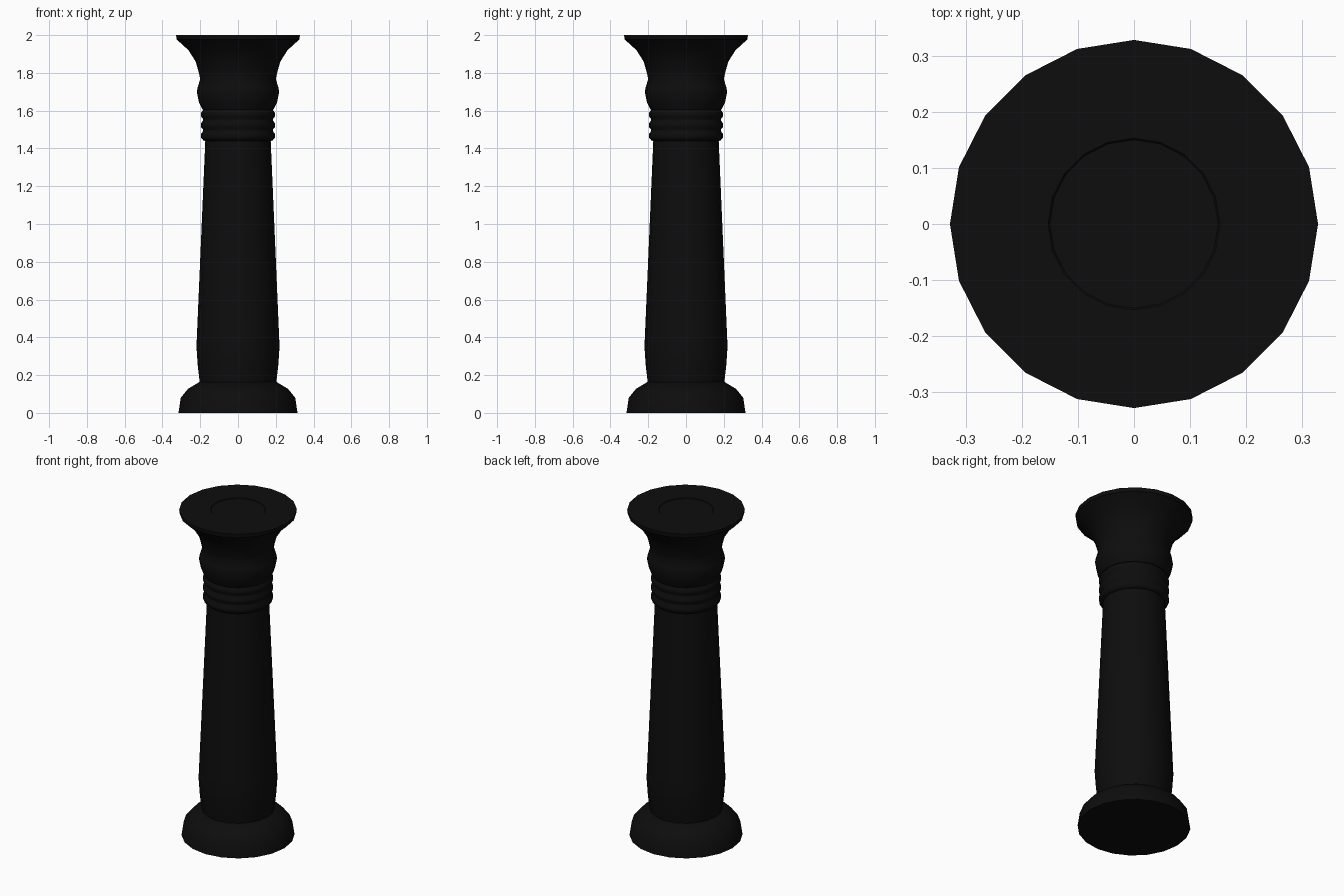
import bpy, bmesh, math

if "Cube" in bpy.data.objects:
    bpy.data.objects.remove(bpy.data.objects["Cube"])

SIDES = 20
mat = bpy.data.materials.new("near_black")
mat.diffuse_color = (0.004, 0.004, 0.004, 1)
mat.use_nodes = True
mat.node_tree.nodes["Principled BSDF"].inputs["Base Color"].default_value = mat.diffuse_color


def lathe(name, profile):
    """Revolve (radius, height) points about z and cap both ends."""
    bm = bmesh.new()
    rings = []
    for r, z in profile:
        rings.append([bm.verts.new((r * math.cos(2 * math.pi * i / SIDES),
                                    r * math.sin(2 * math.pi * i / SIDES), z))
                      for i in range(SIDES)])
    for a, b in zip(rings, rings[1:]):
        for i in range(SIDES):
            j = (i + 1) % SIDES
            bm.faces.new((a[i], a[j], b[j], b[i]))
    bm.faces.new(rings[0][::-1])
    bm.faces.new(rings[-1])
    mesh = bpy.data.meshes.new(name)
    bm.to_mesh(mesh)
    bm.free()
    mesh.materials.append(mat)
    ob = bpy.data.objects.new(name, mesh)
    bpy.context.collection.objects.link(ob)
    bpy.ops.object.select_all(action='DESELECT')
    ob.select_set(True)
    bpy.context.view_layer.objects.active = ob
    bpy.ops.object.shade_smooth_by_angle(angle=math.radians(40))
    return ob


# Rounded foot
lathe("base", [(0.315, 0), (0.303, 0.08), (0.265, 0.127), (0.205, 0.163)])

# Tapered shaft, widest low down
lathe("shaft", [(0.203, 0.163), (0.213, 0.25), (0.22, 0.35), (0.217, 0.42),
                (0.173, 1.445)])

# Three stacked neck rings
neck = [(0.174, 1.44)]
for k in range(3):
    z = 1.44 + k * 0.056
    neck += [(0.184, z + 0.003), (0.196, z + 0.018),
             (0.196, z + 0.036), (0.184, z + 0.053)]
lathe("neck_rings", neck)

# Bulb and flared capital, with a shallow disc recess on top
lathe("capital", [(0.188, 1.605), (0.207, 1.645), (0.218, 1.70), (0.213, 1.725),
                  (0.2, 1.768), (0.207, 1.80), (0.224, 1.86), (0.262, 1.92),
                  (0.325, 1.977), (0.328, 2.0), (0.153, 2.0), (0.15, 1.997)])
